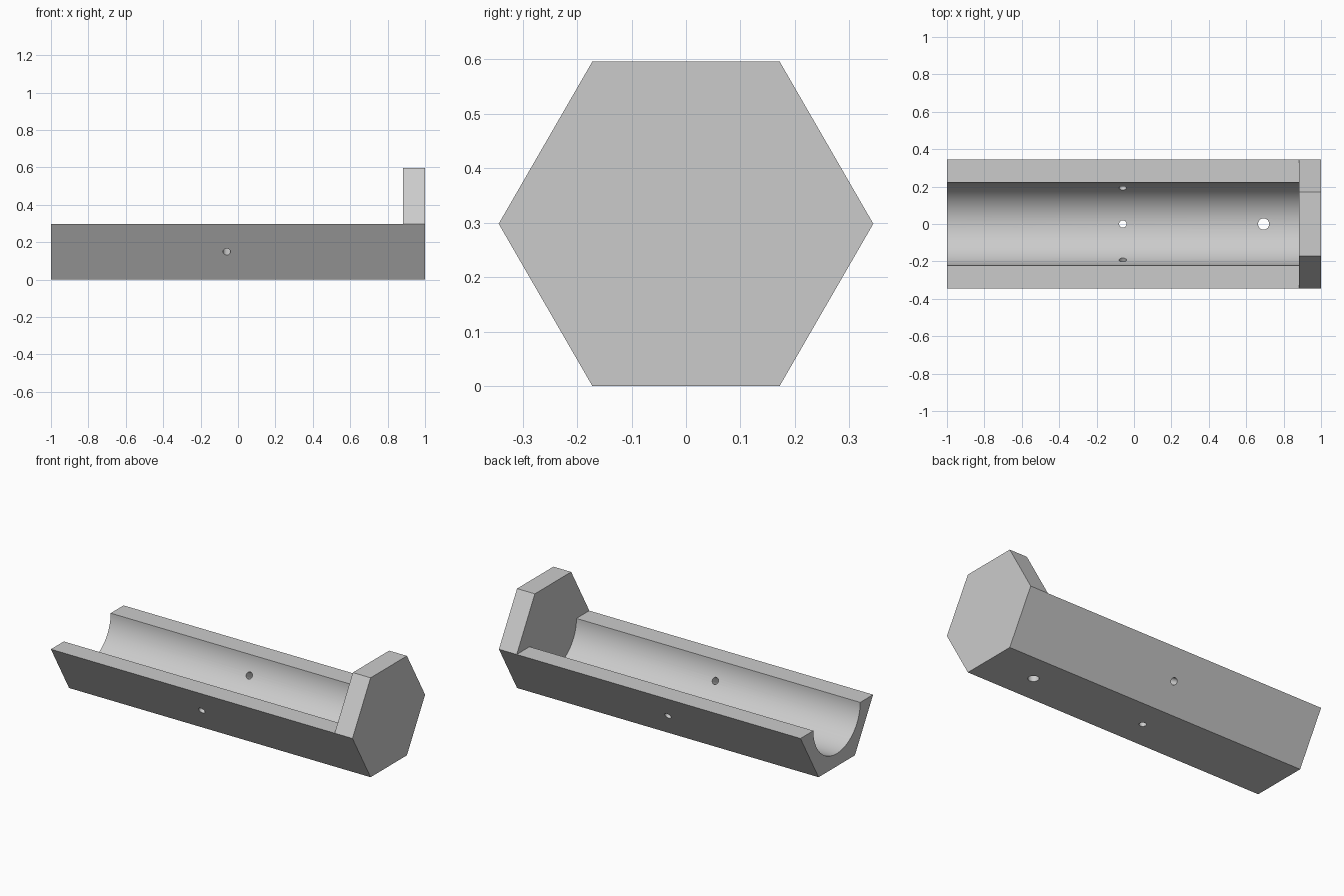
import bpy, bmesh, math
from mathutils import Matrix, Vector

if "Cube" in bpy.data.objects:
    bpy.data.objects.remove(bpy.data.objects["Cube"])

R = 0.344                                # hexagon corner radius
ZC = R * math.sin(math.radians(60))      # axis height
BORE = 0.222                             # channel radius

grey = bpy.data.materials.new("light_grey")
grey.diffuse_color = (0.6, 0.6, 0.6, 1)
grey.use_nodes = True
grey.node_tree.nodes["Principled BSDF"].inputs["Base Color"].default_value = grey.diffuse_color


def prism(name, profile, x0, x1):
    """Extrude a (y, z) outline along x."""
    bm = bmesh.new()
    face = bm.faces.new([bm.verts.new((x0, y, z)) for y, z in profile])
    new = bmesh.ops.extrude_face_region(bm, geom=[face])["geom"]
    bmesh.ops.translate(bm, vec=(x1 - x0, 0, 0),
                        verts=[v for v in new if isinstance(v, bmesh.types.BMVert)])
    bmesh.ops.recalc_face_normals(bm, faces=bm.faces)
    return to_object(name, bm)


def drill(name, x, radius, tilt):
    """Round cutter from the channel axis outwards, tilted about x from straight down."""
    bm = bmesh.new()
    bmesh.ops.create_cone(bm, cap_ends=True, segments=32, radius1=radius,
                          radius2=radius, depth=0.4)
    turn = Matrix.Rotation(math.radians(tilt), 4, 'X')
    centre = Vector((x, 0, ZC)) + turn @ Vector((0, 0, -0.25))
    bmesh.ops.transform(bm, matrix=Matrix.Translation(centre) @ turn, verts=bm.verts)
    return to_object(name, bm)


def to_object(name, bm):
    mesh = bpy.data.meshes.new(name)
    bm.to_mesh(mesh)
    bm.free()
    obj = bpy.data.objects.new(name, mesh)
    bpy.context.collection.objects.link(obj)
    mesh.materials.append(grey)
    return obj


# Hexagonal bar, full height at the end cap
hexagon = [(R * math.cos(math.radians(a)), ZC + R * math.sin(math.radians(a)))
           for a in range(0, 360, 60)]
body = prism("hex_trough", hexagon, -1, 1)

# Removes the upper half and the round channel, up to the end cap
arc = [(BORE * math.cos(math.pi + math.pi * i / 48),
        ZC + BORE * math.sin(math.pi + math.pi * i / 48)) for i in range(49)]
channel = prism("channel_cutter",
                [(-0.5, ZC)] + arc + [(0.5, ZC), (0.5, 1), (-0.5, 1)], -1.1, 0.882)

# Three small holes around the middle, one larger hole near the cap
cutters = [channel, drill("drain_cutter", 0.693, 0.03, 0)]
cutters += [drill("pin_hole_cutter", -0.06, 0.02, t) for t in (-60, 0, 60)]

bpy.context.view_layer.objects.active = body
for cutter in cutters:
    mod = body.modifiers.new("cut", 'BOOLEAN')
    mod.operation = 'DIFFERENCE'
    mod.solver = 'EXACT'
    mod.object = cutter
    bpy.ops.object.modifier_apply(modifier=mod.name)
    bpy.data.objects.remove(cutter)

bpy.ops.object.select_all(action='DESELECT')
body.select_set(True)
bpy.ops.object.shade_smooth_by_angle(angle=math.radians(30))
